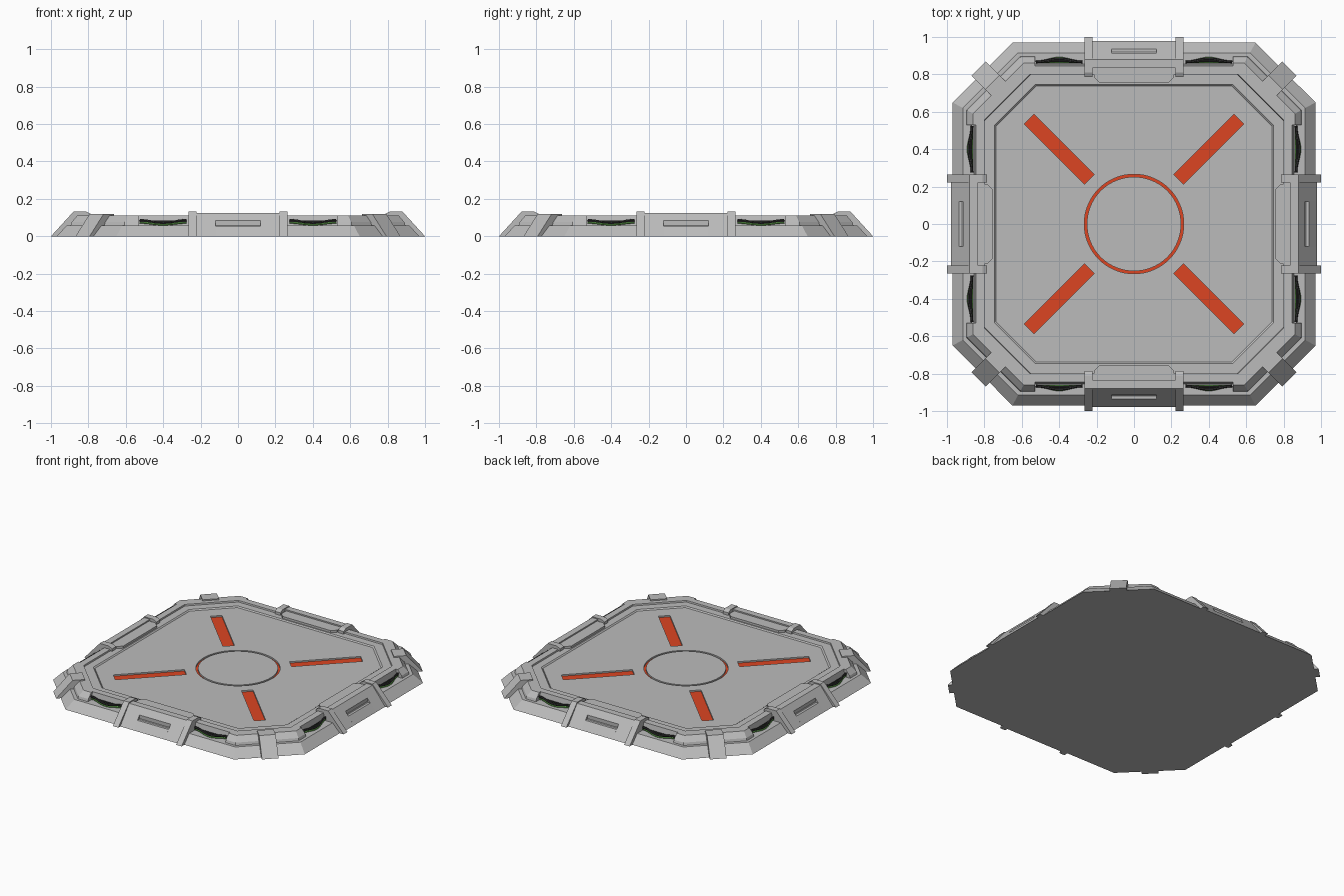
import bpy, bmesh, math
from mathutils import Matrix, Vector

if "Cube" in bpy.data.objects:
    bpy.data.objects.remove(bpy.data.objects["Cube"], do_unlink=True)


def material(name, rgb):
    m = bpy.data.materials.new(name)
    m.use_nodes = True
    m.diffuse_color = (*rgb, 1)
    m.node_tree.nodes["Principled BSDF"].inputs["Base Color"].default_value = (*rgb, 1)
    return m


GREY = material("metal grey", (0.5, 0.5, 0.5))
RED = material("marking red", (0.72, 0.06, 0.016))
BLACK = material("cable black", (0.03, 0.03, 0.03))
GREEN = material("cable green", (0.16, 0.5, 0.1))


def add_loft(bm, sections):
    """Join equal outlines, each a (points, z) pair, and cap both ends."""
    rings = [[bm.verts.new((x, y, z)) for x, y in pts] for pts, z in sections]
    for a, b in zip(rings, rings[1:]):
        for i in range(len(a)):
            j = (i + 1) % len(a)
            bm.faces.new((a[i], a[j], b[j], b[i]))
    bm.faces.new(rings[0])
    bm.faces.new(rings[-1])


def finish(name, bm, mat, turn=0):
    bm.transform(Matrix.Rotation(math.radians(turn), 4, "Z"))
    bmesh.ops.recalc_face_normals(bm, faces=bm.faces)
    mesh = bpy.data.meshes.new(name)
    bm.to_mesh(mesh)
    bm.free()
    mesh.materials.append(mat)
    obj = bpy.data.objects.new(name, mesh)
    bpy.context.collection.objects.link(obj)
    return obj


def loft(name, sections, mat=GREY, turn=0):
    bm = bmesh.new()
    add_loft(bm, sections)
    return finish(name, bm, mat, turn)


def prism(name, pieces, turn):
    """Extrude (profile, x0, x1) pieces; profiles are (outward, z) on the front side."""
    bm = bmesh.new()
    for profile, x0, x1 in pieces:
        ends = [[bm.verts.new((x, -r, z)) for r, z in profile] for x in (x0, x1)]
        for i in range(len(profile)):
            j = (i + 1) % len(profile)
            bm.faces.new((ends[0][i], ends[0][j], ends[1][j], ends[1][i]))
        bm.faces.new(ends[0])
        bm.faces.new(ends[1])
    return finish(name, bm, GREY, turn)


def corner(d):
    return 0.65 - 0.555 * (0.97 - d)


def octagon(d):
    c = corner(d)
    return [(c, -d), (d, -c), (d, c), (c, d), (-c, d), (-d, c), (-d, -c), (-c, -d)]


def circle(r, n=64):
    return [(r * math.cos(math.tau * i / n), r * math.sin(math.tau * i / n)) for i in range(n)]


def strip(turn, grow=0):
    pts = [(0.337, -0.037), (0.793, -0.037), (0.793, 0.037), (0.337, 0.037)]
    rot = Matrix.Rotation(math.radians(turn), 2)
    pts = [(x + math.copysign(grow, x - 0.5), y + math.copysign(grow, y)) for x, y in pts]
    return [tuple(rot @ Vector(p)) for p in pts]


# Base with sloped skirt, ledge, raised rim and inner channel
FLOOR, DECK = 0.08, 0.093
loft("base_frame", [(octagon(d), z) for d, z in (
    (0.97, 0), (0.915, 0.058), (0.855, 0.058), (0.845, 0.11), (0.80, 0.11),
    (0.798, 0.1), (0.747, 0.1), (0.727, FLOOR))])

# Deck plate with recesses cut through it
deck = loft("deck", [(octagon(0.738), FLOOR - 0.005), (octagon(0.738), DECK)])
bm = bmesh.new()
for outline in [circle(0.266)] + [strip(45 + 90 * k) for k in range(4)]:
    add_loft(bm, [(outline, 0.05), (outline, 0.15)])
cutter = finish("deck_cutter", bm, GREY)
cutter.hide_render = True
cut = deck.modifiers.new("recesses", "BOOLEAN")
cut.operation = "DIFFERENCE"
cut.object = cutter
bpy.context.view_layer.objects.active = deck
bpy.ops.object.modifier_apply(modifier=cut.name)
bpy.data.objects.remove(cutter, do_unlink=True)
loft("centre_disc", [(circle(0.252), FLOOR), (circle(0.252), DECK)])

# Red floors of the recesses
loft("ring_marking", [(circle(0.27), FLOOR - 0.002), (circle(0.27), FLOOR + 0.003)], RED)
for k in range(4):
    outline = strip(45 + 90 * k, 0.003)
    loft("strip_marking", [(outline, FLOOR - 0.002), (outline, FLOOR + 0.003)], RED)


def cable(name, side, turn, mat, bow, z_end, z_mid, radius):
    curve = bpy.data.curves.new(name, "CURVE")
    curve.dimensions = "3D"
    curve.bevel_depth = radius
    curve.bevel_resolution = 1
    curve.use_fill_caps = True
    spline = curve.splines.new("POLY")
    n = 12
    spline.points.add(n)
    for i, p in enumerate(spline.points):
        t = i / n
        s = math.sin(math.pi * t) ** 2
        p.co = (side * (0.275 + 0.25 * t), -(0.866 + bow * s), z_end + (z_mid - z_end) * s, 1)
    curve.materials.append(mat)
    obj = bpy.data.objects.new(name, curve)
    obj.rotation_euler.z = math.radians(turn)
    bpy.context.collection.objects.link(obj)
    bpy.ops.object.select_all(action="DESELECT")
    obj.select_set(True)
    bpy.context.view_layer.objects.active = obj
    bpy.ops.object.convert(target="MESH")
    bpy.ops.object.shade_smooth_by_angle()


BODY = [(0.978, 0), (0.88, 0.124), (0.835, 0.124), (0.835, 0)]
SLOTTED = [BODY[0], (0.936, 0.054), (0.913, 0.054), (0.913, 0.083)] + BODY[1:]
FLANGE = [(1.0, 0), (0.88, 0.131), (0.81, 0.131), (0.785, 0.118), (0.785, 0.08), (0.83, 0)]
CORNER_CLAMP = [(1.175, 0), (1.07, 0.118), (0.99, 0.118), (0.99, 0)]
PAD = [(-0.215, -0.85), (-0.215, -0.785), (-0.185, -0.755),
       (0.185, -0.755), (0.215, -0.785), (0.215, -0.85)]


def corner_outline(d):
    c, inner, end = corner(d), 0.83, 0.53
    half = [(end, inner), (end, d), (c, d)]
    back = corner(inner)
    return half + [(y, x) for x, y in reversed(half)] + [(inner, back), (back, inner)]


for k, name in enumerate(("front", "left", "back", "right")):
    turn = 90 * k
    # Side bracket with a grip slot, two flanges and an inner pad
    prism(name + "_bracket", [(BODY, -0.23, -0.12), (SLOTTED, -0.12, 0.12),
                              (BODY, 0.12, 0.23)], turn)
    for side in (-1, 1):
        prism(name + "_flange", [(FLANGE, side * 0.223, side * 0.265)], turn)
        # Cables lying in the side recess
        cable(name + "_black_cable", side, turn, BLACK, 0.018, 0.086, 0.072, 0.007)
        cable(name + "_thin_cable", side, turn, BLACK, 0.006, 0.078, 0.08, 0.005)
        cable(name + "_green_cable", side, turn, GREEN, 0.022, 0.072, 0.062, 0.005)
        cable(name + "_back_cable", side, turn, GREEN, 0.0, 0.076, 0.068, 0.005)
    loft(name + "_pad", [(PAD, 0.09), (PAD, 0.115)], GREY, turn)
    # Corner block and the clamp across it
    loft("corner_block", [(corner_outline(0.897), 0.05), (corner_outline(0.89), 0.075),
                          (corner_outline(0.86), 0.11)], GREY, turn)
    prism("corner_clamp", [(CORNER_CLAMP, -0.053, 0.053)], turn + 45)
